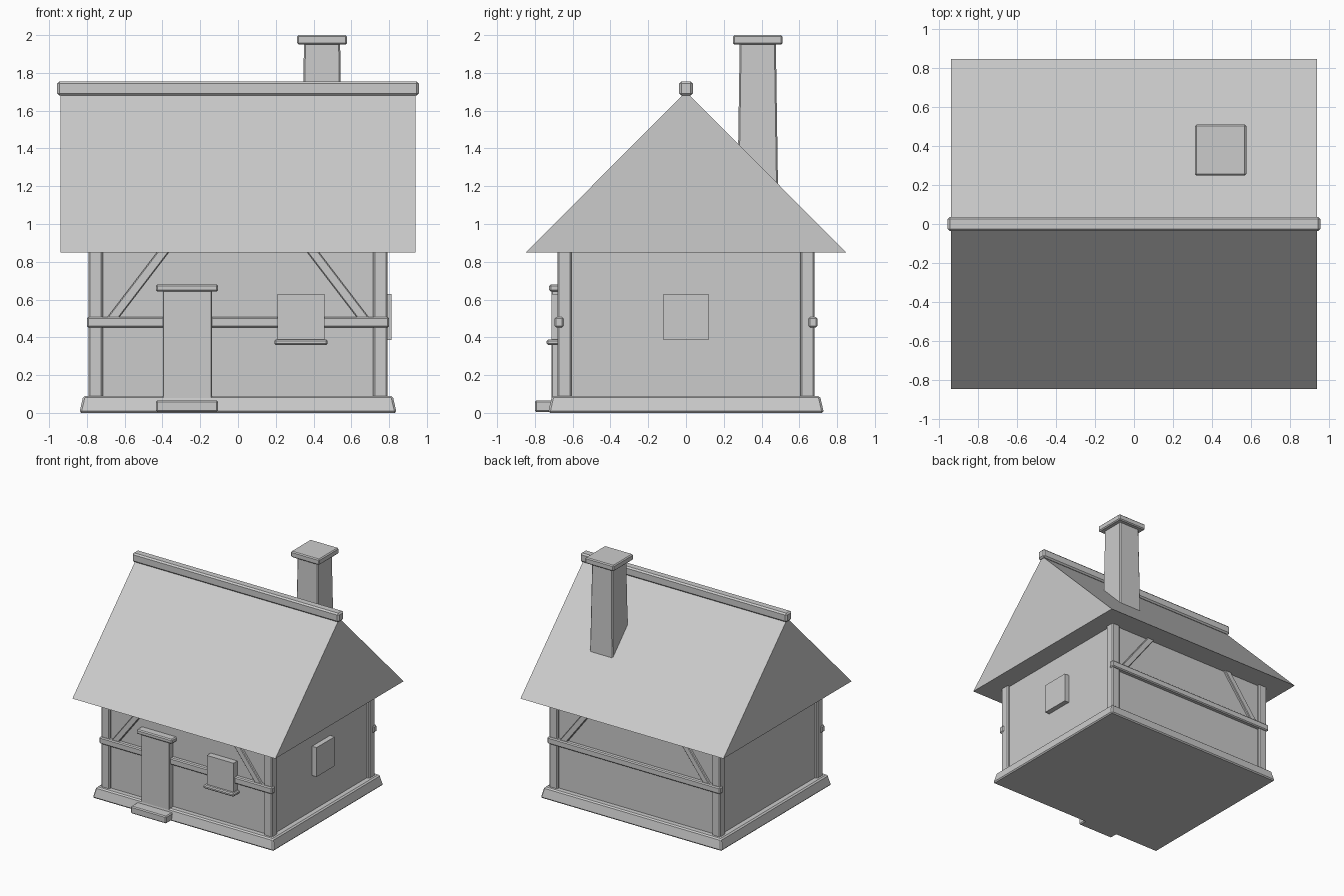
import bpy, bmesh, math
from mathutils import Matrix

if "Cube" in bpy.data.objects:
    bpy.data.objects.remove(bpy.data.objects["Cube"])


def box(name, x, y, z, bevel=0.008, taper=(1, 1), rot_y=0.0):
    """Box spanning the x, y, z ranges; taper scales the top face, rot_y tilts about its centre."""
    sx, sy, sz = x[1] - x[0], y[1] - y[0], z[1] - z[0]
    bm = bmesh.new()
    bmesh.ops.create_cube(bm, size=1)
    for v in bm.verts:
        if v.co.z > 0:
            v.co.x *= taper[0]
            v.co.y *= taper[1]
        v.co.x *= sx
        v.co.y *= sy
        v.co.z *= sz
    bm.transform(Matrix.Rotation(rot_y, 4, 'Y'))
    if bevel:
        bmesh.ops.bevel(bm, geom=bm.edges[:], offset=bevel, segments=1, affect='EDGES', profile=0.5)
    return finish(name, bm, (sum(x) / 2, sum(y) / 2, sum(z) / 2))


def finish(name, bm, loc=(0, 0, 0)):
    bmesh.ops.recalc_face_normals(bm, faces=bm.faces[:])
    me = bpy.data.meshes.new(name)
    bm.to_mesh(me)
    bm.free()
    ob = bpy.data.objects.new(name, me)
    ob.location = loc
    bpy.context.collection.objects.link(ob)
    return ob


# plinth and walls
box("foundation", (-0.84, 0.84), (-0.73, 0.73), (0, 0.09), 0.01, (0.975, 0.972))
box("walls", (-0.77, 0.77), (-0.66, 0.66), (0.07, 0.88), 0)

# solid gable roof: triangular profile extruded along x
bm = bmesh.new()
profile = [(-0.848, 0.85), (0.848, 0.85), (0, 1.70)]
face = bm.faces.new([bm.verts.new((-0.94, y, z)) for y, z in profile])
ext = bmesh.ops.extrude_face_region(bm, geom=[face])
bmesh.ops.translate(bm, vec=(1.88, 0, 0), verts=[v for v in ext["geom"] if isinstance(v, bmesh.types.BMVert)])
finish("roof", bm)
box("ridge_beam", (-0.957, 0.957), (-0.037, 0.037), (1.68, 1.755), 0.012)

# timber frame: corner posts, rails and braces
for sy, side in ((-1, "front"), (1, "back")):
    for sx, hand in ((-1, "left"), (1, "right")):
        px, py = sx * 0.754, sy * 0.643
        box(f"{side}_{hand}_post", (px - 0.038, px + 0.038), (py - 0.038, py + 0.038), (0.06, 0.88))
        bx, by, bz = sx * 0.533, sy * 0.661, 0.673
        box(f"{side}_{hand}_brace", (bx - 0.025, bx + 0.025), (by - 0.02, by + 0.02), (bz - 0.243, bz + 0.243),
            0.005, rot_y=-sx * math.atan2(0.26, 0.34))
    ry = sy * 0.672
    box(f"{side}_rail", (-0.80, 0.80), (ry - 0.023, ry + 0.023), (0.452, 0.508))

# door with lintel and step
box("door", (-0.398, -0.138), (-0.712, -0.64), (0.07, 0.65), 0.004)
box("door_lintel", (-0.435, -0.106), (-0.724, -0.64), (0.642, 0.68))
box("door_step", (-0.435, -0.106), (-0.80, -0.62), (0.005, 0.066))

# windows
box("front_window", (0.21, 0.457), (-0.712, -0.64), (0.385, 0.63), 0)
box("window_sill", (0.192, 0.475), (-0.738, -0.64), (0.36, 0.388))
box("side_window", (0.74, 0.812), (-0.12, 0.12), (0.385, 0.63), 0)

# chimney
box("chimney", (0.335, 0.555), (0.27, 0.49), (1.0, 1.96), 0.008, (0.87, 0.87))
box("chimney_cap", (0.313, 0.577), (0.249, 0.511), (1.95, 2.0))
